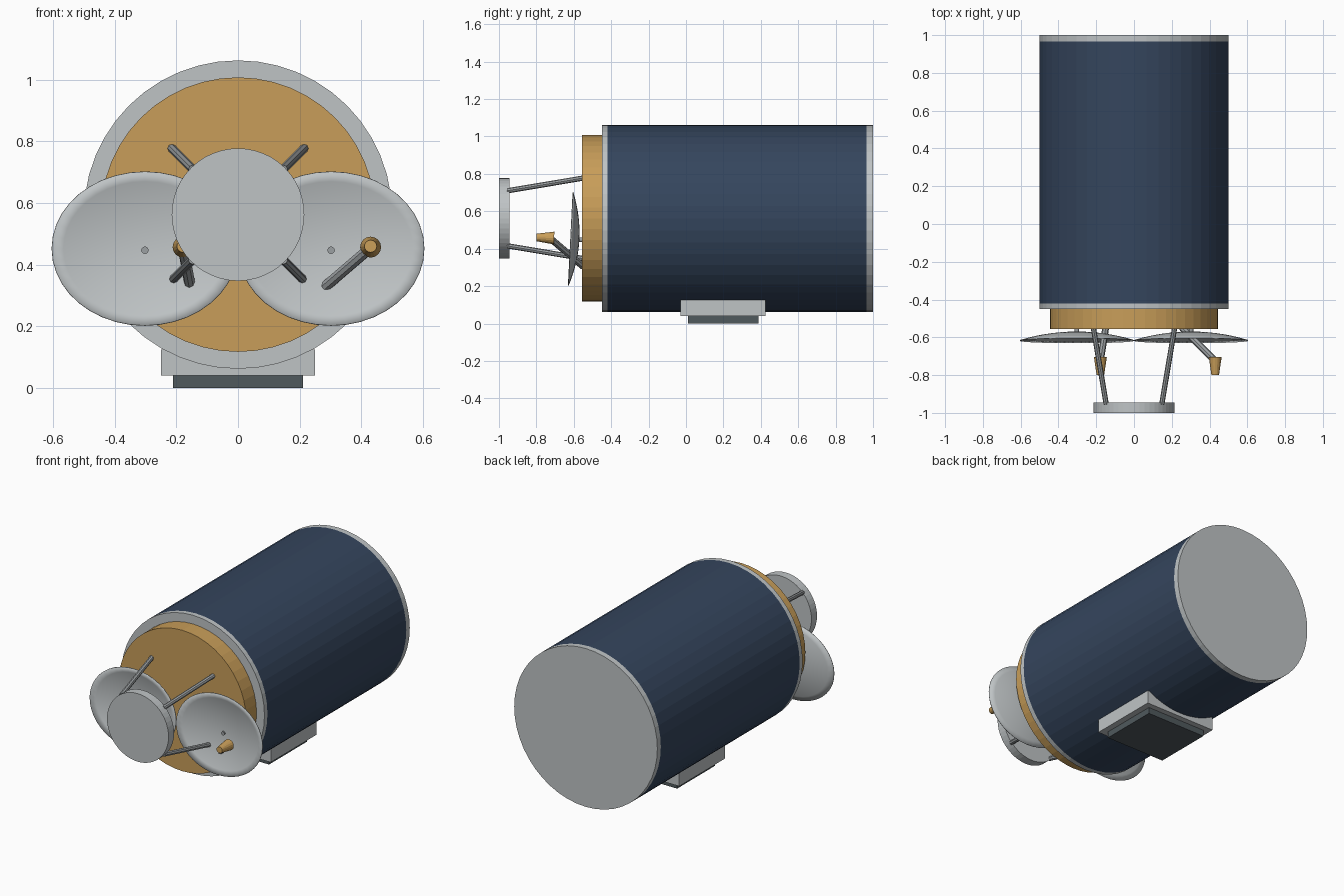
import bpy, bmesh, math
from mathutils import Vector, Matrix

cube = bpy.data.objects.get("Cube")
if cube:
    bpy.data.objects.remove(cube, do_unlink=True)


def material(name, rgb):
    m = bpy.data.materials.new(name)
    m.use_nodes = True
    colour = (*rgb, 1)
    m.diffuse_color = colour
    m.node_tree.nodes["Principled BSDF"].inputs["Base Color"].default_value = colour
    return m


SILVER = material("silver", (0.52, 0.55, 0.56))
GREY = material("mid_grey", (0.33, 0.35, 0.36))
NAVY = material("navy", (0.035, 0.06, 0.11))
GOLD = material("gold", (0.58, 0.34, 0.10))
SLATE = material("slate", (0.08, 0.10, 0.11))
AXIS_Z = 0.5625


def finish(bm, name, mat):
    bmesh.ops.recalc_face_normals(bm, faces=bm.faces)
    mesh = bpy.data.meshes.new(name)
    bm.to_mesh(mesh)
    bm.free()
    mesh.materials.append(mat)
    obj = bpy.data.objects.new(name, mesh)
    bpy.context.collection.objects.link(obj)
    return obj


def rod(name, start, end, r_start, r_end, sides, mat):
    """Capped cylinder or cone between two points."""
    a, b = Vector(start), Vector(end)
    turn = (b - a).to_track_quat("Z", "Y").to_matrix().to_4x4()
    bm = bmesh.new()
    bmesh.ops.create_cone(bm, cap_ends=True, segments=sides, radius1=r_start,
                          radius2=r_end, depth=(b - a).length,
                          matrix=Matrix.Translation((a + b) / 2) @ turn)
    return finish(bm, name, mat)


def drum(name, y0, y1, radius, mat):
    return rod(name, (0, y0, AXIS_Z), (0, y1, AXIS_Z), radius, radius, 48, mat)


def box(name, low, high, mat):
    a, b = Vector(low), Vector(high)
    bm = bmesh.new()
    bmesh.ops.create_cube(bm, size=1, matrix=Matrix.Translation((a + b) / 2)
                          @ Matrix.Diagonal((*(b - a), 1)))
    return finish(bm, name, mat)


def dish(name, x):
    """Shallow oval bowl, open to the front and leaning back a little."""
    rings, depth = 8, 0.045
    bm = bmesh.new()
    profile = [bm.verts.new((i / rings, -depth * (i / rings) ** 2, 0))
               for i in range(rings + 1)]
    edges = [bm.edges.new(pair) for pair in zip(profile, profile[1:])]
    bmesh.ops.spin(bm, geom=profile + edges, cent=(0, 0, 0), axis=(0, 1, 0),
                   angle=math.tau, steps=40)
    bmesh.ops.remove_doubles(bm, verts=bm.verts, dist=0.0001)
    bmesh.ops.transform(bm, verts=bm.verts, matrix=Matrix.Translation((x, -0.572, 0.45))
                        @ Matrix.Rotation(-0.05, 4, "X")
                        @ Matrix.Diagonal((0.302, 1, 0.25, 1)))
    obj = finish(bm, name, SILVER)
    for face in obj.data.polygons:
        face.use_smooth = True
    shell = obj.modifiers.new("thickness", "SOLIDIFY")
    shell.thickness = 0.004
    shell.offset = 0


# Main barrel, its end rings and the gold front plate
drum("barrel", -0.42, 0.965, 0.5, NAVY)
drum("rear_cap", 0.965, 1.0, 0.5, SILVER)
drum("front_ring", -0.45, -0.42, 0.5, SILVER)
drum("gold_front_plate", -0.555, -0.45, 0.445, GOLD)

# Front disc on four splayed struts
drum("front_disc", -1.0, -0.945, 0.215, SILVER)
for sx, side in ((-1, "right"), (1, "left")):
    for sz, level in ((-1, "lower"), (1, "upper")):
        rod(f"{level}_{side}_strut",
            (sx * 0.215, -0.55, AXIS_Z + sz * 0.215),
            (sx * 0.147, -0.955, AXIS_Z + sz * 0.147), 0.014, 0.014, 8, GREY)

# Oval dishes, each with a short post, an arm and a feed horn
for side, x, arm_x, horn_x in (("right", -0.302, -0.15, -0.178),
                               ("left", 0.302, 0.255, 0.43)):
    dish(f"{side}_dish", x)
    rod(f"{side}_dish_post", (x, -0.55, 0.447), (x, -0.582, 0.447),
        0.012, 0.012, 12, GREY)
    rod(f"{side}_horn_arm", (arm_x, -0.55, 0.305), (horn_x, -0.725, 0.455),
        0.018, 0.018, 8, GREY)
    rod(f"{side}_feed_horn", (horn_x, -0.705, 0.457), (horn_x, -0.8, 0.46),
        0.034, 0.02, 16, GOLD)

# Mounting block under the barrel
box("mount_block", (-0.25, -0.03, 0.04), (0.25, 0.425, 0.125), SILVER)
box("mount_pad", (-0.21, 0.01, 0), (0.21, 0.388, 0.04), SLATE)
